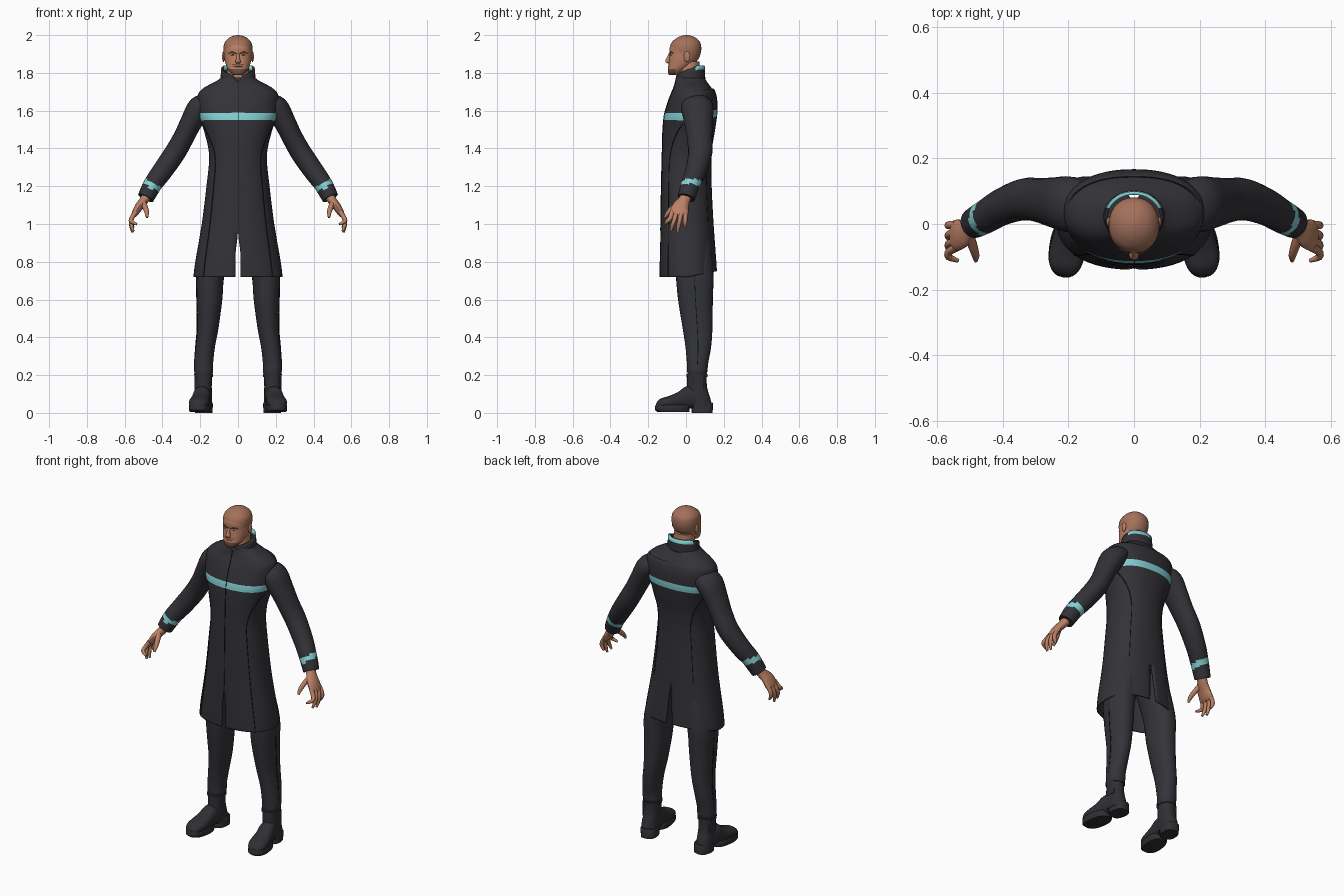
import bpy, bmesh, math
from mathutils import Vector

if "Cube" in bpy.data.objects:
    bpy.data.objects.remove(bpy.data.objects["Cube"])


def material(name, r, g, b):
    m = bpy.data.materials.new(name)
    m.use_nodes = True
    m.diffuse_color = (r, g, b, 1)
    bsdf = m.node_tree.nodes["Principled BSDF"]
    bsdf.inputs["Base Color"].default_value = (r, g, b, 1)
    bsdf.inputs["Roughness"].default_value = 0.8
    return m


COAT = material("charcoal coat", .032, .032, .039)
PANTS = material("dark trousers", .033, .034, .041)
BOOT = material("boot leather", .029, .029, .034)
BLACK = material("black seam", .008, .008, .01)
TEAL = material("teal trim", .23, .64, .66)
SKIN = material("skin", .50, .22, .13)
SCALP = material("shaved scalp", .37, .165, .105)
BEARD = material("stubble", .17, .085, .06)
EYE = material("eye white", .5, .45, .4)


def smooth(keys, steps=4):
    """Catmull-Rom rows that pass through every key row."""
    rows = []
    for i in range(len(keys) - 1):
        a, b, c, d = keys[max(i - 1, 0)], keys[i], keys[i + 1], keys[min(i + 2, len(keys) - 1)]
        for s in range(steps):
            t = s / steps
            rows.append([q + .5 * t * (r - p + t * (2 * p - 5 * q + 4 * r - w + t * (3 * (q - r) + w - p)))
                         for p, q, r, w in zip(a, b, c, d)])
    return rows + [list(keys[-1])]


def oval(angle, p=2.0):
    c, s = math.cos(angle), math.sin(angle)
    return math.copysign(abs(c) ** (2 / p), c), math.copysign(abs(s) ** (2 / p), s)


def skin(name, rings, mats, rule=None, closed=True, mirror=False, thick=0, angle=40):
    """Joins rings of points into a surface; rule(face centre) picks the colour."""
    bm = bmesh.new()
    vs = [[bm.verts.new(p) for p in ring] for ring in rings]
    n = len(vs[0])
    for a, b in zip(vs, vs[1:]):
        for j in range(n if closed else n - 1):
            k = (j + 1) % n
            bm.faces.new((a[j], a[k], b[k], b[j]))
    if closed:
        bm.faces.new(vs[0])
        bm.faces.new(vs[-1])
    bmesh.ops.recalc_face_normals(bm, faces=bm.faces)
    for f in bm.faces:
        f.smooth = True
        if rule:
            f.material_index = rule(f.calc_center_median())
    me = bpy.data.meshes.new(name)
    bm.to_mesh(me)
    bm.free()
    me.set_sharp_from_angle(angle=math.radians(angle))
    for m in mats:
        me.materials.append(m)
    ob = bpy.data.objects.new(name, me)
    bpy.context.collection.objects.link(ob)
    if mirror:
        ob.modifiers.new("mirror", "MIRROR").merge_threshold = .0005
    if thick:
        mod = ob.modifiers.new("thickness", "SOLIDIFY")
        mod.thickness, mod.offset = thick, 0
    return ob


def stack(keys, steps=4, n=24, p=2.2):
    """Level rings from rows of z, centre x, centre y, half width, half depth."""
    angles = [math.tau * j / n for j in range(n)]
    return [[(cx + rx * oval(a, p)[0], cy + ry * oval(a, p)[1], z) for a in angles]
            for z, cx, cy, rx, ry in smooth(keys, steps)]


def tube(keys, steps=4, n=16):
    """Rings across a path from rows of x, y, z, side radius, depth radius."""
    rows = smooth(keys, steps)
    pts = [Vector(r[:3]) for r in rows]
    rings = []
    for i, r in enumerate(rows):
        t = (pts[min(i + 1, len(pts) - 1)] - pts[max(i - 1, 0)]).normalized()
        ref = Vector((0, 1, 0)) if abs(t.y) < .9 else Vector((0, 0, 1))
        v = (ref - t * ref.dot(t)).normalized()
        u = t.cross(v)
        rings.append([pts[i] + u * r[3] * math.cos(math.tau * j / n) + v * r[4] * math.sin(math.tau * j / n)
                      for j in range(n)])
    return rings


def ball(name, loc, size, mat, mirror=True):
    keys = [(math.sin(a), math.cos(a)) for a in [math.pi * (i / 10 - .5) for i in range(11)]]
    rings = [[(loc[0] + size[0] * (c + .01) * math.cos(math.tau * j / 16),
               loc[1] + size[1] * (c + .01) * math.sin(math.tau * j / 16),
               loc[2] + size[2] * s) for j in range(16)] for s, c in keys]
    skin(name, rings, [mat], mirror=mirror)


# Long coat: rows of z, half width, front y, back y; open slits at the front and back hem
COAT_ROWS = smooth([(.72, .232, -.135, .16), (.8, .222, -.135, .155), (1.0, .188, -.13, .142),
                    (1.2, .163, -.127, .132), (1.36, .149, -.123, .132), (1.48, .172, -.12, .15),
                    (1.55, .196, -.115, .16), (1.588, .205, -.109, .163), (1.65, .21, -.09, .16),
                    (1.69, .205, -.075, .148), (1.72, .175, -.062, .13), (1.755, .11, -.052, .105),
                    (1.775, .083, -.048, .092)], 6)


def coat_point(row, a, grow=0):
    z, rx, front, back = row
    c, s = oval(a, 2.3)
    x, y = (rx + grow) * max(c, 0), (front + back) / 2 + ((back - front) / 2 + grow) * s
    gap = .013 * min(max((.95 - z) / .1, 0), 1) if s < 0 else .022 * max((1 - z) / .28, 0)
    lift = .03 * max(s, 0) * min(max((1 - z) / .28, 0), 1) + .018 * max(s, 0) * (1.4 < z < 1.7)
    return Vector((max(x, gap), y, z + lift))


def stripe(c):
    lift = .018 * max(min((c.y - .025) / .138, 1), 0)
    return int(1.55 < c.z - lift < 1.588)


half_turn = [math.pi * (j / 26 - .5) for j in range(27)]
skin("long_coat", [[coat_point(r, a) for a in half_turn] for r in COAT_ROWS], [COAT, TEAL], stripe,
     closed=False, mirror=True, thick=.008)


# Coat seams: closing line and curved side panels, front and back
def seam(name, low, high, angle_at, mirror):
    rows = [r for r in COAT_ROWS if low <= r[0] <= high]
    pts = [coat_point(r, math.radians(angle_at(r[0])), .004) for r in rows]
    skin(name, tube([(*p, .0022, .0022) for p in pts], 1, 6), [BLACK], mirror=mirror)


seam("front_closure", .93, 1.76, lambda z: -89.8, False)
seam("front_panel_seam", .72, 1.54, lambda z: -42 + 32 * max((z - 1.3) / .24, 0) ** 2, True)
seam("back_panel_seam", .98, 1.54, lambda z: 50 - 35 * max((z - 1.3) / .24, 0) ** 2, True)

# Standing collar, open in a V at the throat, with trim round the back
collar = []
for t in (0, .25, .5, .75, 1):
    ring = []
    for j in range(25):
        f = j / 24
        a = math.radians(-90 + 16 * t + (180 - 16 * t) * f)
        c, s = oval(a)
        top = 1.785 + .055 * min(f * 1.5, 1)
        ring.append((.090 * c - .006 * t * c, .022 + (.076 - .004 * t) * s, 1.735 + .02 * f + (top - 1.735 - .02 * f) * t))
    collar.append(ring)
skin("collar", collar, [COAT, TEAL], lambda c: int(c.z > 1.821 and c.y > .03), closed=False, mirror=True, thick=.01)

# Sleeves with a bright band above each cuff
skin("sleeves", tube([(.15, .05, 1.645, .045, .075), (.2, .06, 1.615, .066, .085), (.247, .066, 1.54, .058, .076),
                      (.287, .072, 1.46, .055, .068), (.335, .075, 1.375, .056, .064),
                      (.402, .052, 1.278, .054, .056), (.443, .028, 1.222, .05, .052),
                      (.464, .016, 1.187, .048, .05), (.489, .002, 1.138, .044, .046)], 4, 20),
     [COAT, TEAL], lambda c: int(1.187 < c.z - .55 * (c.x - .4535) < 1.222 and c.z < 1.26), mirror=True)

# Hands: palm, four fingers and a thumb
skin("palms", tube([(.478, .005, 1.16, .027, .031), (.498, -.01, 1.125, .024, .032),
                    (.525, -.03, 1.09, .022, .045), (.546, -.036, 1.055, .017, .048),
                    (.553, -.037, 1.037, .008, .04)]), [SKIN], mirror=True)
for name, y, tip in (("index_fingers", -.072, (.536, -.112, .998)), ("middle_fingers", -.05, (.554, -.08, .962)),
                     ("ring_fingers", -.025, (.558, -.045, .955)), ("little_fingers", -.002, (.553, -.006, .98))):
    skin(name, tube([(.542, y, 1.065, .013, .013), (.563, y * .7 + tip[1] * .3, 1.03, .012, .012),
                     (.565, y * .3 + tip[1] * .7, (1.03 + tip[2]) / 2, .011, .011), (*tip, .006, .006)], 3, 10),
         [SKIN], mirror=True)
skin("thumbs", tube([(.505, -.03, 1.12, .016, .018), (.49, -.07, 1.085, .014, .015),
                     (.483, -.095, 1.06, .012, .012), (.482, -.112, 1.035, .006, .006)], 3, 10), [SKIN], mirror=True)


# Head and neck
def face_rule(c):
    if c.y < -.055 and (c.z < 1.818 or (1.838 < c.z < 1.85 and abs(c.x) < .032)):
        return 2
    return int(c.z > 1.885 - .75 * c.y)


head_keys = [(1.79, .025, -.09, -.05), (1.797, .037, -.094, -.03), (1.815, .052, -.096, .0), (1.84, .063, -.093, .035),
             (1.87, .071, -.089, .064), (1.9, .075, -.086, .077), (1.93, .077, -.087, .081),
             (1.96, .071, -.077, .076), (1.983, .051, -.052, .056), (1.995, .028, -.027, .032), (2.0, .006, -.005, .008)]
skin("head", stack([(z, 0, (f + b) / 2, rx, (b - f) / 2) for z, rx, f, b in head_keys], 4, 40, 2.15),
     [SKIN, SCALP, BEARD], face_rule)
skin("neck", stack([(1.7, 0, .02, .068, .06), (1.78, 0, .018, .06, .056), (1.86, 0, .015, .056, .056)]), [SKIN])
skin("nose", stack([(1.85, 0, -.088, .01, .008), (1.858, 0, -.095, .015, .013), (1.868, 0, -.095, .012, .014),
                    (1.885, 0, -.089, .008, .011), (1.905, 0, -.083, .007, .007)], 3, 14), [SKIN])
ball("ears", (.077, .006, 1.886), (.007, .016, .028), SKIN)
ball("eyes", (.028, -.078, 1.895), (.011, .007, .0045), EYE)
ball("pupils", (.028, -.084, 1.895), (.004, .0025, .004), BLACK)
skin("eyebrows", tube([(.012, -.086, 1.903, .003, .003), (.03, -.082, 1.909, .004, .004),
                       (.048, -.07, 1.905, .002, .003)], 3, 8), [BEARD], mirror=True)
skin("mouth", tube([(-.022, -.088, 1.833, .0015, .003), (0, -.094, 1.834, .002, .003),
                    (.022, -.088, 1.833, .0015, .003)], 3, 8), [BEARD])

# Trousers, gathered over the boots
skin("trousers", stack([(.2, .182, .058, .045, .048), (.222, .182, .06, .05, .054), (.26, .182, .061, .05, .056),
                        (.35, .173, .065, .051, .068), (.45, .159, .061, .056, .079), (.6, .15, .05, .067, .092),
                        (.74, .143, .045, .074, .1), (.95, .09, .03, .088, .1)], 4, 28), [PANTS], mirror=True)
skin("trouser_seams", tube([(.232, .06, .25, .002, .002), (.225, .064, .35, .002, .002),
                            (.217, .06, .45, .002, .002), (.219, .05, .6, .002, .002),
                            (.219, .045, .74, .002, .002)], 3, 6), [BLACK], mirror=True)


# Boots: shaft, foot and soles, toes turned outward
def turn_out(rings):
    turn = math.radians(8)
    for ring in rings:
        for i, (x, y, z) in enumerate(ring):
            dx, dy = x - .184, y - .06
            ring[i] = (.184 + dx * math.cos(turn) - dy * math.sin(turn),
                       .06 + dx * math.sin(turn) + dy * math.cos(turn), z)
    return rings


skin("boot_shafts", stack([(.03, .184, .075, .045, .063), (.08, .184, .066, .046, .062),
                           (.14, .183, .058, .044, .053), (.23, .182, .058, .045, .05)]), [BOOT], mirror=True)
foot = []
for y, w, top in smooth([(.12, .036, .07), (.06, .044, .13), (.0, .046, .14), (-.04, .049, .112), (-.09, .054, .09),
                         (-.13, .048, .078), (-.152, .032, .062), (-.16, .014, .046)], 3):
    mid = (top + .022) / 2
    foot.append([(.184 + w * oval(math.tau * j / 20, 2.4)[0], y,
                  mid + (mid - .022) * oval(math.tau * j / 20, 2.4)[1]) for j in range(20)])
skin("boot_feet", turn_out(foot), [BOOT], mirror=True, angle=60)
skin("front_soles", turn_out(stack([(.004, .184, -.068, .05, .085), (.014, .184, -.074, .056, .091),
                                    (.036, .184, -.074, .056, .091), (.042, .184, -.074, .053, .088)], 1, 28, 2.4)),
     [BOOT], mirror=True)
skin("heels", turn_out(stack([(0, .184, .086, .045, .055), (.05, .184, .086, .046, .057),
                              (.056, .184, .086, .042, .053)], 1, 24, 2.6)), [BOOT], mirror=True)
skin("boot_straps", stack([(.19, .182, .058, .049, .055), (.206, .182, .058, .05, .056)], 1), [BOOT], mirror=True)
skin("boot_side_panels", stack([(.11, .222, .07, .008, .026), (.195, .224, .064, .007, .03)], 2), [BOOT], mirror=True)
